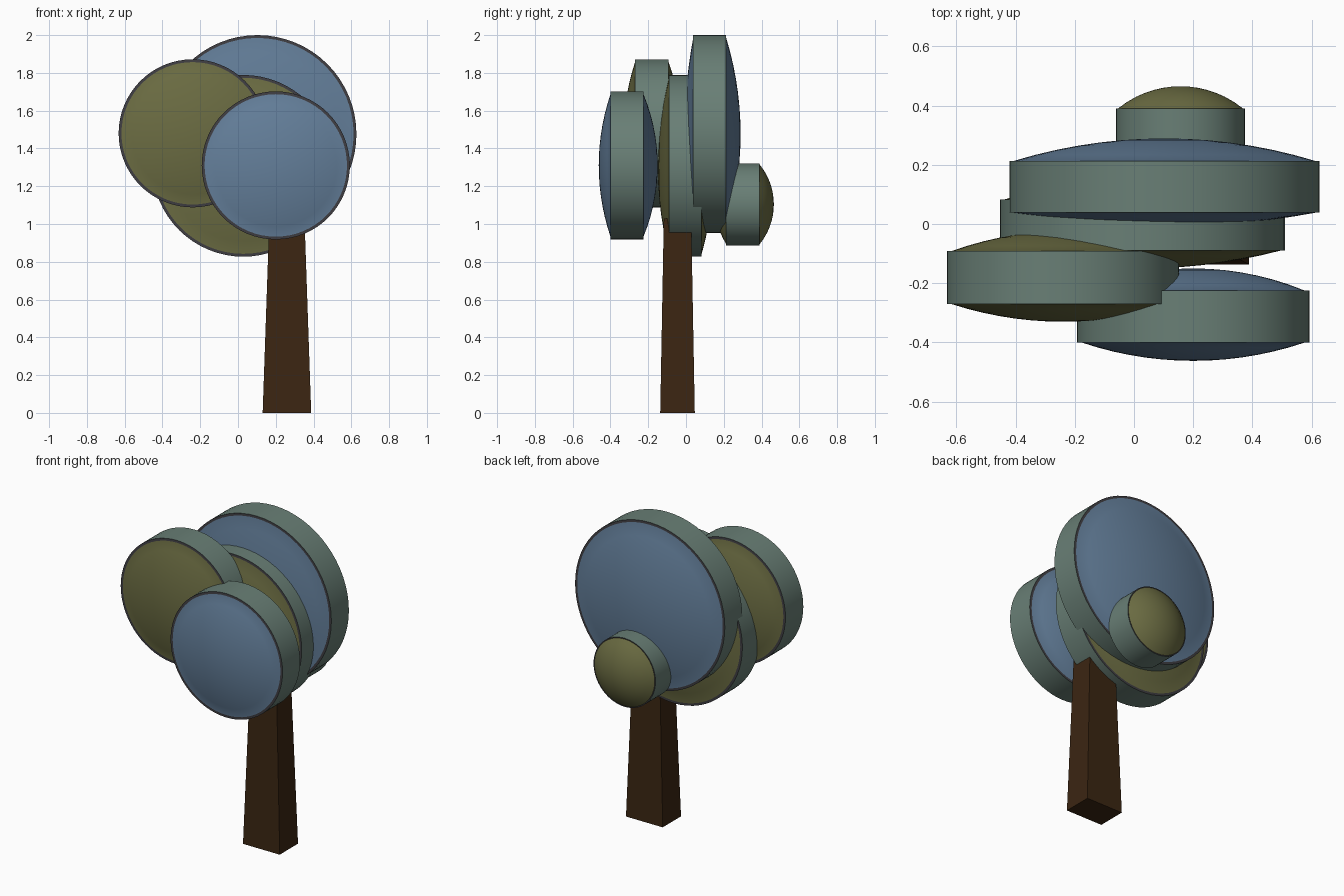
import bpy, bmesh, math

if "Cube" in bpy.data.objects:
    bpy.data.objects.remove(bpy.data.objects["Cube"])

def material(name, rgb):
    m = bpy.data.materials.new(name)
    m.diffuse_color = (*rgb, 1)
    m.use_nodes = True
    m.node_tree.nodes["Principled BSDF"].inputs["Base Color"].default_value = m.diffuse_color
    return m

blue = material("leaf blue", (0.127, 0.212, 0.325))
olive = material("leaf olive", (0.150, 0.153, 0.056))
rim = material("rim grey green", (0.141, 0.212, 0.180))
dark = material("edge dark grey", (0.050, 0.048, 0.055))
bark = material("bark brown", (0.044, 0.019, 0.006))

SEG = 64

def add_object(name, bm, mats):
    bmesh.ops.recalc_face_normals(bm, faces=bm.faces)
    me = bpy.data.meshes.new(name)
    bm.to_mesh(me)
    bm.free()
    for m in mats:
        me.materials.append(m)
    ob = bpy.data.objects.new(name, me)
    bpy.context.collection.objects.link(ob)
    return ob

def cap(r, h, steps=7):
    # (radius, height) of a shallow spherical cap, edge to near the pole
    big = (r * r + h * h) / (2 * h)
    return [(r * i / steps, math.sqrt(big * big - (r * i / steps) ** 2) - big + h)
            for i in range(steps, 0, -1)]

def leaf_disc(name, x, z, r, y0, y1, front, back, mat, edge):
    # profile spun about the y axis: front dome, rim, back dome
    prof = [(a, y0 - b) for a, b in reversed(cap(r - edge, front))]
    prof += [(r, y0), (r, y1)]
    prof += [(a, y1 + b) for a, b in cap(r - edge, back)]
    bm = bmesh.new()
    rings = [[bm.verts.new((x + a * math.cos(2 * math.pi * k / SEG), y,
                            z + a * math.sin(2 * math.pi * k / SEG)))
              for k in range(SEG)] for a, y in prof]
    mid = len(prof) // 2 - 1          # band index of the rim
    for j in range(len(prof) - 1):
        slot = 1 if j == mid else 2 if abs(j - mid) == 1 else 0
        for k in range(SEG):
            n = (k + 1) % SEG
            f = bm.faces.new((rings[j][k], rings[j][n], rings[j + 1][n], rings[j + 1][k]))
            f.material_index = slot
    # close both poles
    for ring, y in ((rings[0], y0 - front), (rings[-1], y1 + back)):
        pole = bm.verts.new((x, y, z))
        for k in range(SEG):
            bm.faces.new((ring[k], ring[(k + 1) % SEG], pole))
    ob = add_object(name, bm, (mat, rim, dark))
    bpy.ops.object.select_all(action='DESELECT')
    ob.select_set(True)
    bpy.context.view_layer.objects.active = ob
    bpy.ops.object.shade_smooth_by_angle(angle=math.radians(30))

# foliage discs, front to back
leaf_disc("foliage_front", 0.20, 1.31, 0.392, -0.40, -0.225, 0.062, 0.075, blue, 0.015)
leaf_disc("foliage_left", -0.24, 1.48, 0.392, -0.27, -0.092, 0.060, 0.067, olive, 0.015)
leaf_disc("foliage_middle", 0.028, 1.308, 0.481, -0.09, 0.083, 0.060, 0.065, olive, 0.015)
leaf_disc("foliage_back", 0.103, 1.476, 0.524, 0.038, 0.213, 0.047, 0.076, blue, 0.015)
leaf_disc("foliage_small", 0.157, 1.104, 0.217, 0.213, 0.39, 0.060, 0.075, olive, 0.006)

# tapered square trunk, running up into the foliage
bm = bmesh.new()
bmesh.ops.create_cube(bm, size=1)
for v in bm.verts:
    top = v.co.z > 0
    wx, wy = (0.186, 0.145) if top else (0.257, 0.183)
    v.co = (0.259 + wx * v.co.x, -0.045 + wy * v.co.y, 1.03 if top else 0)
add_object("trunk", bm, (bark,))
